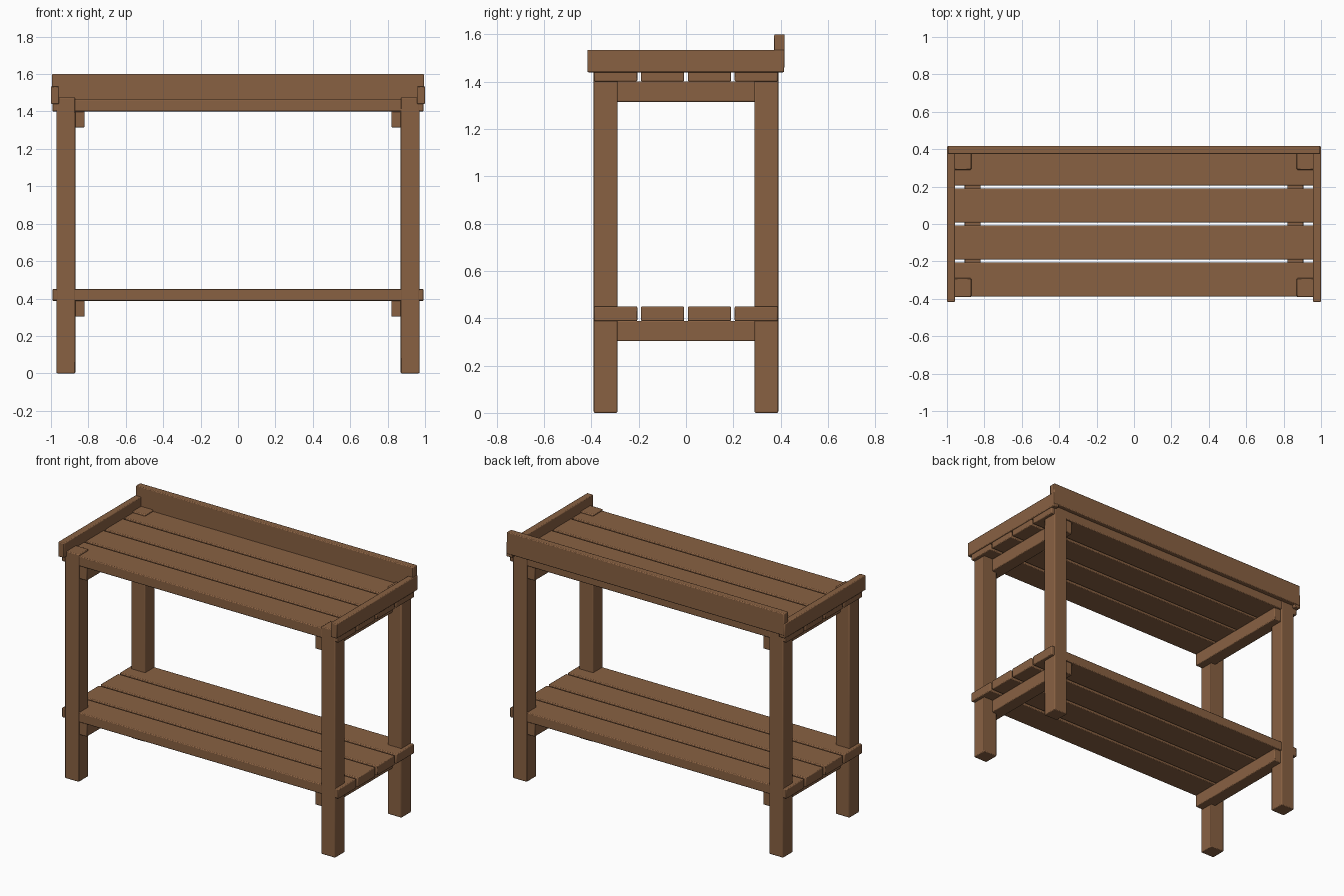
import bpy

if "Cube" in bpy.data.objects:
    bpy.data.objects.remove(bpy.data.objects["Cube"])

wood = bpy.data.materials.new("brown wood")
wood.diffuse_color = (0.25, 0.12, 0.055, 1)
wood.use_nodes = True
wood.node_tree.nodes["Principled BSDF"].inputs["Base Color"].default_value = wood.diffuse_color


def box(name, x, y, z):
    """Slightly eased timber given by (min, max) along each axis."""
    bpy.ops.mesh.primitive_cube_add(
        size=1, location=[(a + b) / 2 for a, b in (x, y, z)])
    ob = bpy.context.object
    ob.name = name
    ob.scale = [abs(b - a) for a, b in (x, y, z)]
    bpy.ops.object.transform_apply(location=False, rotation=False, scale=True)
    ob.data.materials.append(wood)
    bev = ob.modifiers.new("eased edges", 'BEVEL')
    bev.width = 0.005
    bev.segments = 2
    bpy.ops.object.shade_smooth_by_angle()
    return ob


for s, side in ((-1, "left"), (1, "right")):
    # legs, poking just through the top slats
    for t, end in ((-1, "front"), (1, "back")):
        box(f"{end}_{side}_leg", (s * 0.87, s * 0.97), (t * 0.29, t * 0.39), (0, 1.475))
    # cross bearers under both shelves
    for z, level in ((0.303, "lower"), (1.315, "upper")):
        box(f"{level}_{side}_bearer", (s * 0.82, s * 0.905), (-0.38, 0.38), (z, z + 0.086))
    # raised side rail
    box(f"{side}_side_rail", (s * 0.957, s * 1.0), (-0.417, 0.415), (1.44, 1.535))

# four slats on each shelf
for z0, z1, level in ((0.388, 0.45, "lower"), (1.401, 1.465, "upper")):
    for i in range(4):
        y = -0.388 + i * 0.198
        box(f"{level}_slat_{i + 1}", (-0.993, 0.993), (y, y + 0.182), (z0, z1))

# back board
box("back_board", (-0.995, 0.995), (0.373, 0.417), (1.458, 1.6))
